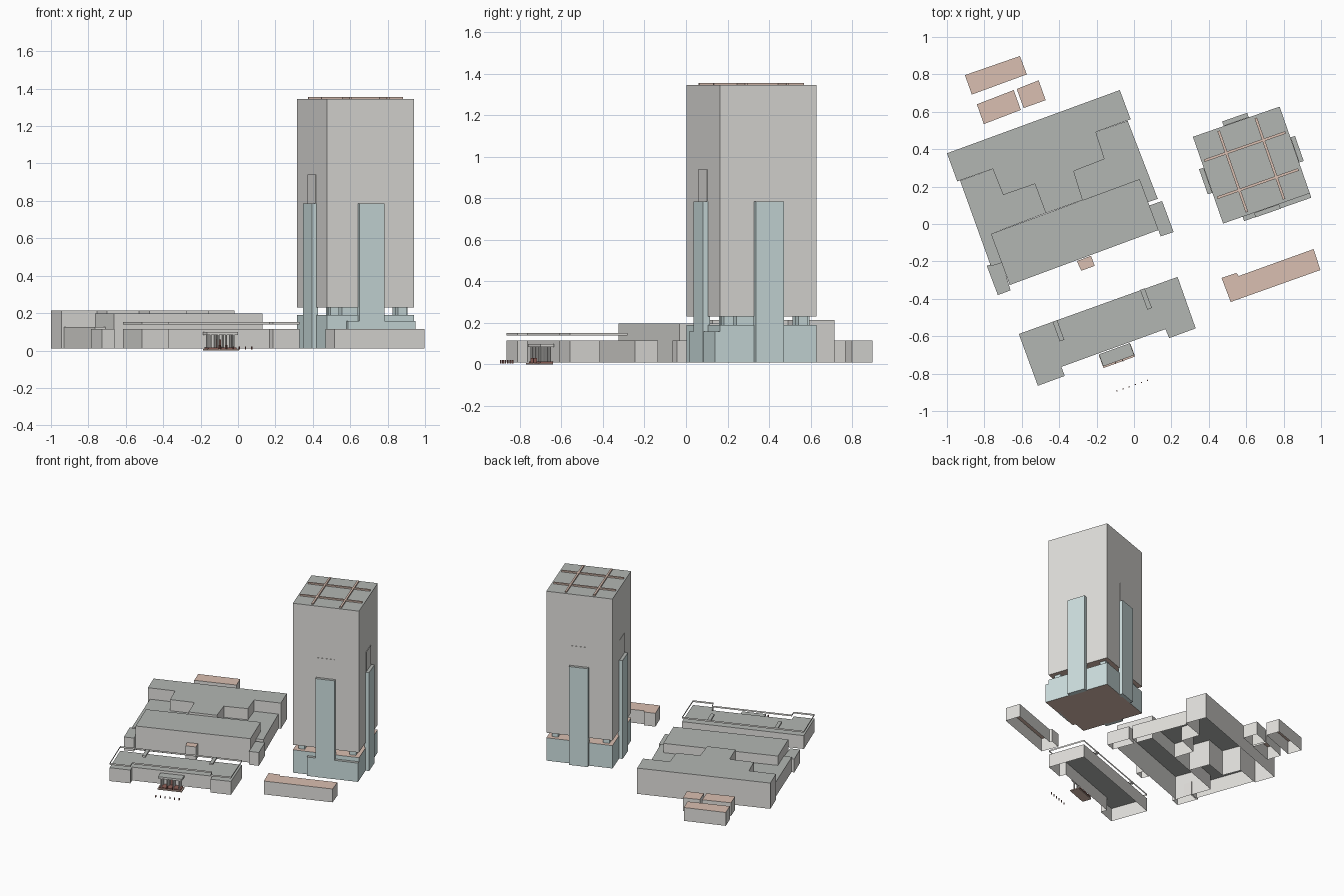
import bpy, bmesh
from math import radians, sin, cos, pi

if "Cube" in bpy.data.objects:
    bpy.data.objects.remove(bpy.data.objects["Cube"])


def mat(name, r, g, b):
    m = bpy.data.materials.new(name)
    m.diffuse_color = (r, g, b, 1)
    m.use_nodes = True
    m.node_tree.nodes["Principled BSDF"].inputs["Base Color"].default_value = m.diffuse_color
    return m


WALL = mat("wall", 0.76, 0.75, 0.72)
ROOF = mat("roof", 0.45, 0.47, 0.45)
CLAY = mat("terracotta", 0.70, 0.52, 0.44)
GLASS = mat("glass", 0.62, 0.75, 0.75)
DARK = mat("dark_red", 0.28, 0.12, 0.10)


def finish(name, bm, mats):
    bmesh.ops.recalc_face_normals(bm, faces=bm.faces)
    me = bpy.data.meshes.new(name)
    bm.to_mesh(me)
    bm.free()
    for m in mats:
        me.materials.append(m)
    ob = bpy.data.objects.new(name, me)
    bpy.context.collection.objects.link(ob)
    return ob


def prism(name, pts, z0, z1, wall=WALL, top=ROOF, bottom=None):
    """Extruded outline; no bottom material leaves the underside open."""
    bm = bmesh.new()
    lo = [bm.verts.new((x, y, z0)) for x, y in pts]
    hi = [bm.verts.new((x, y, z1)) for x, y in pts]
    n = len(pts)
    for i in range(n):
        j = (i + 1) % n
        bm.faces.new((lo[i], lo[j], hi[j], hi[i]))
    base = bm.faces.new(lo[::-1])
    base.material_index = 2
    bm.faces.new(hi).material_index = 1
    bmesh.ops.recalc_face_normals(bm, faces=bm.faces)
    if bottom is None:
        bmesh.ops.delete(bm, geom=[base], context='FACES_ONLY')
        me = bpy.data.meshes.new(name)
        bm.to_mesh(me)
        bm.free()
        for m in (wall, top):
            me.materials.append(m)
        ob = bpy.data.objects.new(name, me)
        bpy.context.collection.objects.link(ob)
        return ob
    return finish(name, bm, (wall, top, bottom))


def local(c, deg, pts):
    a = radians(deg)
    return [(c[0] + u * cos(a) - v * sin(a), c[1] + u * sin(a) + v * cos(a)) for u, v in pts]


def box(name, c, deg, u0, u1, v0, v1, z0, z1, wall=WALL, top=None, bottom=None):
    pts = local(c, deg, [(u0, v0), (u1, v0), (u1, v1), (u0, v1)])
    return prism(name, pts, z0, z1, wall, top or wall, bottom or wall)


G = 0.01    # ground level of the buildings
LOW = 0.115

# Large hall complex: stepped rear volume, front range, low courts and end wings
prism("rear_hall", [(-1, .378), (-.945, .228), (-.755, .294), (-.70, .155), (-.53, .214), (-.472, .058),
                    (-.274, .128), (-.322, .283), (-.157, .347), (-.204, .492), (-.018, .56), (-.076, .716)],
      G, 0.213)
prism("front_range", [(-.765, -.053), (-.664, -.326), (.131, -.032), (.03, .24)], G, 0.198)
prism("left_court", [(-.93, .232), (-.755, .294), (-.70, .155), (-.53, .214), (-.472, .058),
                     (-.765, -.053), (-.707, -.208), (-.765, -.226)], G, 0.125)
prism("right_court", [(-.034, .552), (-.204, .492), (-.157, .347), (-.322, .283), (-.274, .128),
                      (.03, .24), (.075, .117), (.127, .135)], G, 0.125)
prism("left_wing", [(-.787, -.224), (-.728, -.38), (-.66, -.355), (-.707, -.197)], G, LOW)
prism("right_wing", [(.08, .098), (.143, -.066), (.212, -.043), (.15, .123)], G, LOW)
prism("hall_entrance", [(-.306, -.198), (-.282, -.25), (-.21, -.224), (-.23, -.17)], G, LOW, WALL, CLAY)

# Small terracotta-roofed outbuildings
outs = [[(-.61, .898), (-.904, .796), (-.867, .692), (-.573, .80)],
        [(-.643, .716), (-.84, .64), (-.803, .534), (-.605, .61)],
        [(-.51, .768), (-.627, .722), (-.59, .62), (-.472, .662)],
        [(.468, -.288), (.517, -.417), (.997, -.246), (.96, -.134), (.56, -.278), (.548, -.262)]]
for i, p in enumerate(outs):
    prism(f"outbuilding_{i + 1}", p, G, LOW, WALL, CLAY)

# Front building with floating roof rim
front = [(-.616, -.588), (-.514, -.865), (-.37, -.812), (-.388, -.764),
         (.168, -.562), (.188, -.61), (.33, -.558), (.233, -.283)]
prism("front_building", front, G, LOW)
bm = bmesh.new()
f = bm.faces.new([bm.verts.new((x, y, 0.139)) for x, y in front])
bmesh.ops.inset_region(bm, faces=[f], thickness=0.012, use_even_offset=True, use_boundary=True)
bmesh.ops.delete(bm, geom=[f], context='FACES_ONLY')
ext = bmesh.ops.extrude_face_region(bm, geom=bm.faces[:], use_keep_orig=True)
bmesh.ops.translate(bm, verts=[v for v in ext["geom"] if isinstance(v, bmesh.types.BMVert)], vec=(0, 0, 0.013))
finish("roof_rim", bm, (WALL,))
for i, c in enumerate([(-.423, -.518), (.045, -.348)]):
    box(f"rim_spur_{i + 1}", c, 20, -.013, .013, -.112, 0, 0.139, 0.152, WALL, ROOF)

# Porch: steps, columns, roof and door
P = (-.093, -.70)
box("porch_step", P, 20, -.09, .09, -.042, .03, 0, 0.008, CLAY)
box("porch_floor", P, 20, -.08, .08, -.03, .035, 0.008, 0.015, DARK)
box("porch_roof", P, 20, -.088, .088, -.033, .035, 0.084, 0.098, WALL, ROOF)
box("porch_door", P, 20, -.012, .012, .028, .033, 0.015, 0.06, DARK)
for i in range(4):
    for row, v in enumerate((-.022, .022)):
        x, y = local(P, 20, [(-.066 + .044 * i, v)])[0]
        ring = [(x + .006 * cos(k * pi / 4), y + .006 * sin(k * pi / 4)) for k in range(8)]
        prism(f"porch_column_{row}_{i}", ring, 0.012, 0.085, WALL, WALL, WALL)
for s in (-.02, .02):
    box("porch_handrail", P, 20, s - .002, s + .002, -.045, -.025, 0.008, 0.03, DARK)

# Row of bollards in front of the porch
for i in range(6):
    t = i / 5
    box(f"bollard_{i + 1}", (-.092 + .165 * t, -.893 + .057 * t), 20,
        -.003, .003, -.003, .003, 0.005, 0.022, DARK)

# Tower
T, A, H = (.6275, .315), 19.2, .2455
box("tower_body", T, A, -H, H, -H, H, 0.23, 1.345, WALL, ROOF, CLAY)
box("tower_podium", T, A, -H, H, -H, H, G, 0.19, GLASS, CLAY, CLAY)
box("podium_front_bay", T, A, -.135, H, -.27, -H + .005, G, 0.158, GLASS, ROOF, CLAY)
box("tower_core", T, A, -.118, .118, -.118, .118, 0.185, 0.235, GLASS)
for su in (-1, 1):
    for sv in (-1, 1):
        c = local(T, A, [(.19 * su, .19 * sv)])[0]
        box("tower_corner_column", c, A, -.024, .024, -.024, .024, 0.185, 0.235, GLASS)

# One glazed shaft and flush panel on each tower face
for k in range(4):
    a = A + 90 * k
    box(f"glass_shaft_{k + 1}", T, a, -.071, .071, -H - .026, -H + .01, G, 0.785, GLASS, ROOF)
    box(f"shaft_panel_{k + 1}", T, a, -.065, .065, -H - .003, -H + .01, 0.78, 0.94, WALL)

# Terracotta roof grid
for k in range(2):
    for s in (-.105, .105):
        box("roof_beam", T, A + 90 * k, -.23, .23, s - .007, s + .007, 1.343, 1.356 - .001 * k, CLAY)
